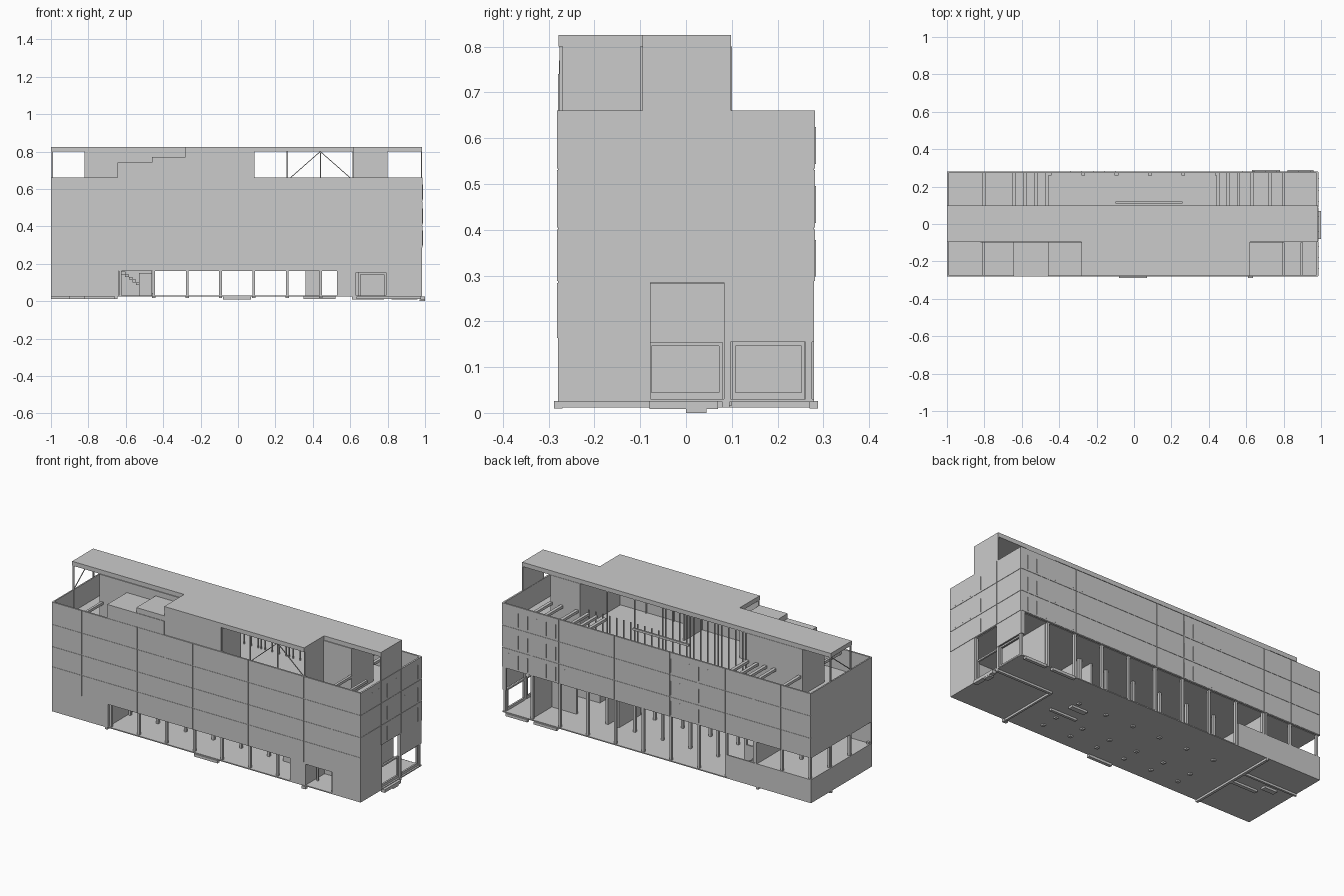
import bpy, bmesh, math
from mathutils import Vector

L, R, F, B = -1.0, 0.985, -0.28, 0.28          # building outline
GRID = [0.085 + 0.1785 * k for k in range(-6, 6)]  # column grid
T = 0.008                                       # thin wall thickness


def boxes(name, items):
    """One object made of boxes given as (x0, x1, y0, y1, z0, z1)."""
    bm = bmesh.new()
    for x0, x1, y0, y1, z0, z1 in items:
        vs = [bm.verts.new((x, y, z)) for z in (z0, z1)
              for x, y in ((x0, y0), (x1, y0), (x1, y1), (x0, y1))]
        for f in ((3, 2, 1, 0), (4, 5, 6, 7), (0, 1, 5, 4), (1, 2, 6, 5), (2, 3, 7, 6), (3, 0, 4, 7)):
            bm.faces.new([vs[i] for i in f])
    me = bpy.data.meshes.new(name)
    bm.to_mesh(me)
    bm.free()
    ob = bpy.data.objects.new(name, me)
    bpy.context.collection.objects.link(ob)
    return ob


def rod(name, a, b, w=0.004):
    """Thin square bar between two points."""
    a, b = Vector(a), Vector(b)
    d = b - a
    ob = boxes(name, [(-w / 2, w / 2, -w / 2, w / 2, 0, d.length)])
    ob.location = a
    ob.rotation_euler = d.to_track_quat('Z', 'Y').to_euler()


def post(x, y, z0, z1, w=0.014):
    return (x - w / 2, x + w / 2, y - w / 2, y + w / 2, z0, z1)


# Ground slab and upper floor slabs
boxes("ground_slab", [(L, R, F, B, 0.024, 0.03)])
boxes("floor_slabs", [(L + T, R - T, F + T, B - T, z - 0.012, z) for z in (0.295, 0.41, 0.535)])
boxes("mezzanine_floor", [(L + T, -0.64, F + T, B - T, 0.148, 0.158)])

# Facade walls
boxes("front_facade", [(L, R, F, F + T, 0.16, 0.66)])
boxes("back_facade", [(L, R, B - T, B, 0.285, 0.66)])
boxes("left_facade", [(L, L + T, F, B, 0.285, 0.66)])
boxes("right_facade", [(R - T, R, F, B, 0.285, 0.66)])

# Slightly proud cladding panels, one per bay and storey
panels = []
edges = [L] + [g for g in GRID if L + 0.02 < g < R - 0.02] + [R]
rows = [(0.288, 0.401), (0.405, 0.53), (0.534, 0.66)]
for z0, z1 in rows:
    for a, b in zip(edges, edges[1:]):
        panels += [(a + 0.001, b - 0.001, F - 0.002, F, z0, z1),
                   (a + 0.001, b - 0.001, B, B + 0.002, z0, z1)]
    for a, b in ((F, -0.095), (-0.095, 0.09), (0.09, B)):
        panels += [(R, R + 0.002, a + 0.001, b - 0.001, z0, z1)]
for a, b in zip(edges, edges[1:]):
    panels.append((a + 0.001, b - 0.001, F - 0.002, F, 0.163, 0.284))
boxes("facade_panels", panels)

# Narrow fins on the back and end facades
fins = []
for z0, z1 in rows:
    for x in (0.94, 0.88, 0.82, 0.76, 0.70, 0.64, 0.58, -0.1, -0.16, -0.22, -0.28, -0.34):
        fins.append((x, x + 0.003, B, B + 0.004, z0 + 0.01, z0 + 0.09))
    for y in (-0.24, -0.18, -0.12, -0.04, 0.04, 0.12, 0.18, 0.24):
        fins.append((R, R + 0.003, y, y + 0.003, z0 + 0.01, z0 + 0.09))
boxes("facade_fins", fins)

# Solid ground-storey walls
boxes("ground_walls", [
    (L, -0.64, F, F + T, 0.03, 0.16),
    (0.53, 0.63, F, F + T, 0.03, 0.16),
    (0.80, R, F, F + T, 0.03, 0.16),
    (R - T, R, F, -0.09, 0.03, 0.285),
    (R - T, R, 0.085, B, 0.155, 0.285),
    (0.96, R, B - T, B, 0.155, 0.285),
    (L, -0.46, B - T, B, 0.03, 0.16),
    (L, L + T, F, B, 0.03, 0.16),
])

# Recessed entrance on the front right, with its portal frame
boxes("entrance_recess", [
    (0.62, 0.63, F, -0.10, 0.03, 0.16), (0.80, 0.81, F, -0.10, 0.03, 0.16),
    (0.62, 0.81, -0.105, -0.095, 0.03, 0.285), (0.62, 0.81, F, -0.1, 0.152, 0.16)])
boxes("entrance_frame", [
    (0.645, 0.655, -0.2, -0.19, 0.03, 0.15), (0.78, 0.79, -0.2, -0.19, 0.03, 0.15),
    (0.645, 0.79, -0.2, -0.19, 0.142, 0.152)])

# Interior core walls and glazing frames
boxes("core_walls", [
    (0.36, 0.43, -0.1, -0.09, 0.03, 0.285), (0.36, 0.37, -0.1, 0.1, 0.03, 0.285),
    (0.43, 0.44, -0.1, 0.1, 0.03, 0.285), (-0.65, -0.64, F, B, 0.03, 0.285),
    (-0.53, -0.46, 0.09, 0.1, 0.03, 0.15), (0.64, 0.80, 0.08, 0.09, 0.03, 0.285)])
frames = []
for y0, y1 in ((-0.083, 0.08), (0.1, 0.26)):
    x = R - 0.02
    frames += [(x, x + 0.01, y0, y0 + 0.008, 0.03, 0.155), (x, x + 0.01, y1 - 0.008, y1, 0.03, 0.155),
               (x, x + 0.01, y0, y1, 0.146, 0.155), (x, x + 0.01, y0, y1, 0.03, 0.045)]
boxes("end_door_frames", frames)
boxes("end_glazing_wall", [(0.80, 0.81, -0.1, 0.26, 0.03, 0.285)])

# Ground columns
cols = []
for g in GRID:
    x = min(max(g, L + 0.01), R - 0.01)
    cols += [post(x, F + 0.015, 0.03, 0.17), post(x, B - 0.012, 0.03, 0.29)]
    if x < 0.6:
        cols += [post(x, -0.092, 0.03, 0.29), post(x, 0.092, 0.03, 0.29)]
cols += [post(R - 0.01, y, 0.03, 0.29) for y in (-0.085, 0.09)]
cols += [post(L + 0.01, y, 0.03, 0.29) for y in (-0.09, 0.09)]
boxes("ground_columns", cols)

# Interior stairs beside the back wall
steps = []
for i in range(9):
    z = 0.03 + i * 0.0142
    steps.append((-0.47 - i * 0.019, -0.45 - i * 0.019, 0.11, 0.18, z, z + 0.014))
boxes("interior_stair", steps)

# Outside steps
boxes("outside_steps", [
    (-0.08, 0.07, F - 0.008, F + 0.01, 0.01, 0.026), (0.61, 0.635, F - 0.008, F + 0.01, 0.01, 0.026),
    (0.63, 0.78, B - 0.01, B + 0.008, 0.01, 0.026), (0.82, 0.96, B - 0.01, B + 0.008, 0.01, 0.026),
    (R - 0.01, 1.0, -0.08, 0.07, 0.008, 0.026), (0.97, 0.999, 0.0, 0.045, 0.0, 0.01)])

# Underside beams and footings
boxes("underside_beams", [
    (-0.66, -0.645, F, B, 0.012, 0.024), (-0.82, -0.65, -0.02, 0.0, 0.012, 0.024),
    (L, -0.65, 0.085, 0.097, 0.012, 0.024), (-0.9, -0.82, 0.03, 0.06, 0.012, 0.024),
    (0.35, 0.52, -0.05, -0.035, 0.012, 0.024), (0.36, 0.46, 0.03, 0.06, 0.012, 0.024),
    (0.62, 0.632, F, 0.09, 0.012, 0.024), (0.62, R, 0.08, 0.095, 0.012, 0.024)])
boxes("footings", [post(g, y, 0.016, 0.024, 0.018) for g in GRID if -0.6 < g < 0.6
                   for y in (-0.19, -0.092, 0.092)])

# Penthouse roof: long strip plus front bay
boxes("main_roof", [(L, R, -0.095, 0.098, 0.8, 0.825)])
boxes("front_bay_roof", [(-0.28, 0.62, -0.278, -0.095, 0.8, 0.825)])
boxes("lower_bay_roof", [(-0.645, -0.28, F, -0.095, 0.66, 0.74), (-0.46, -0.28, -0.277, -0.095, 0.74, 0.77)])

# Penthouse walls
Z0, Z1 = 0.535, 0.8
boxes("penthouse_walls", [
    (-0.645, 0.085, F + 0.008, F + 0.016, Z0, 0.74), (-0.28, 0.085, F + 0.004, F + 0.016, 0.66, Z1),
    (-0.82, -0.28, -0.1, -0.092, Z0, Z1), (-0.82, -0.812, -0.1, 0.1, Z0, Z1),
    (-0.82, -0.46, 0.092, 0.1, Z0, Z1), (-0.64, -0.63, F + 0.01, -0.095, Z0, 0.74),
    (0.08, 0.088, F + 0.01, -0.1, Z0, Z1), (0.612, 0.62, F + 0.01, 0.1, Z0, Z1),
    (0.62, 0.80, -0.1, -0.092, Z0, Z1), (0.62, 0.80, 0.092, 0.1, Z0, Z1),
    (0.792, 0.80, -0.1, 0.1, Z0, Z1)])
boxes("right_end_screen", [(R - 0.006, R, -0.095, 0.098, 0.66, Z1)])

# Penthouse posts and closely spaced mullions
posts = [post(L + 0.006, y, Z0, Z1, 0.008) for y in (-0.09, 0.093)]
posts += [post(g, 0.093, Z0, Z1, 0.006) for g in GRID if -0.5 < g < 0.6]
posts += [post(g, F + 0.015, Z0, Z1, 0.006) for g in GRID if 0.2 < g < 0.6]
boxes("penthouse_posts", posts)
boxes("glazing_mullions", [post(-0.43 + i * 0.045, 0.093, Z0, Z1 if i < 12 else 0.66, 0.006)
                           for i in range(23)])

# Roof bracing
for s in (-1, 1):
    rod("brace", (0.44 + s * 0.165, F + 0.015, 0.655), (0.44, F + 0.015, 0.8))
rod("left_end_brace", (L + 0.006, -0.09, 0.66), (L + 0.006, 0.09, 0.8))

# Beams crossing the terraces behind the parapets
beams = [(x, x + 0.018, 0.1, B - T, 0.63, 0.645)
         for x in (-0.81, -0.65, -0.59, -0.535, -0.475, 0.44, 0.495, 0.55, 0.62, 0.72, 0.79)]
beams += [(x, x + 0.014, F + T, -0.1, 0.63, 0.645) for x in (-0.81, 0.79, 0.89)]
beams += [(-0.1, 0.26, 0.11, 0.12, 0.632, 0.645)]
boxes("terrace_beams", beams)
boxes("terrace_brackets", [(g - 0.01, g + 0.01, B - 0.022, B - T, 0.6, 0.65)
                           for g in GRID if -0.5 < g < 0.5])
